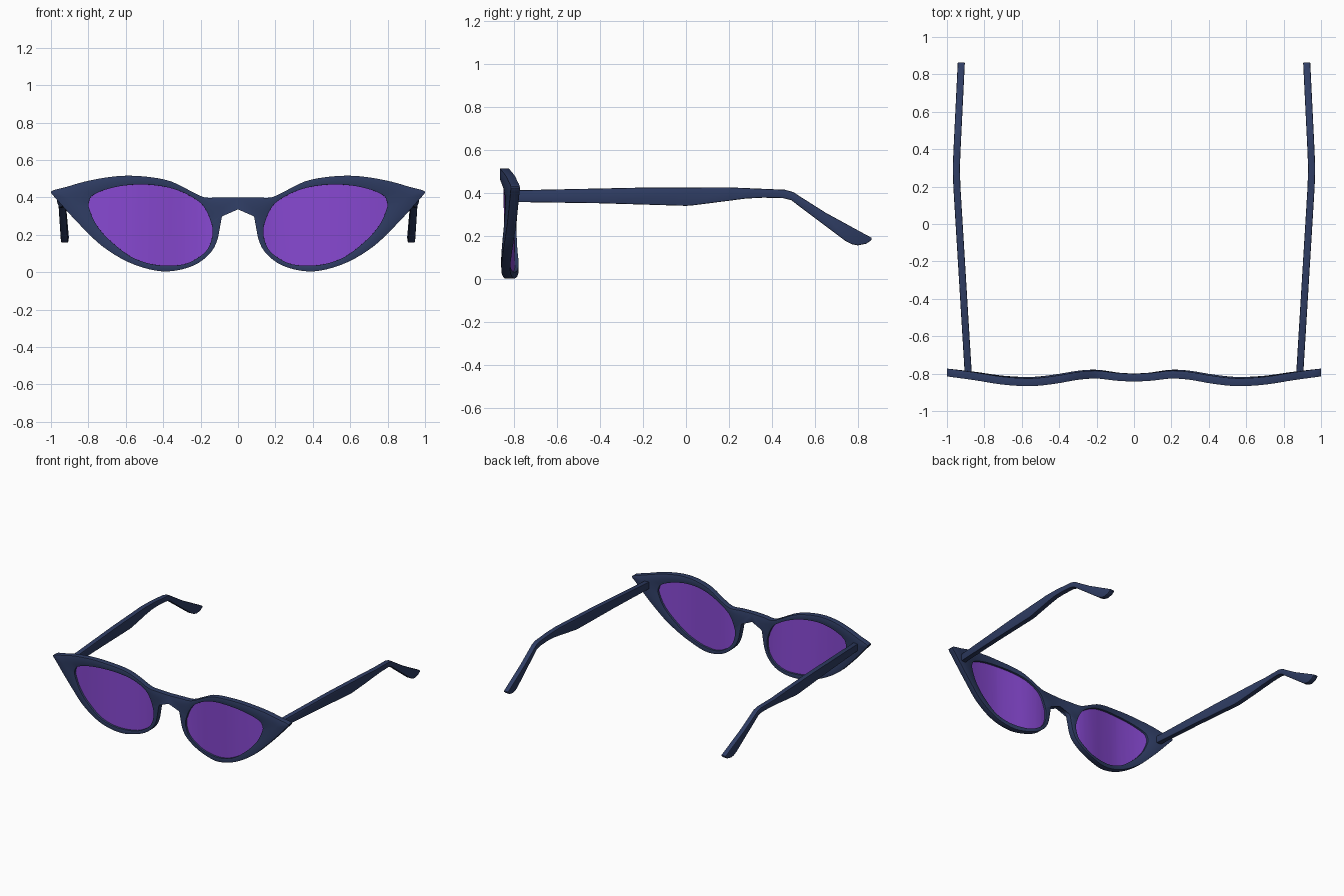
import bpy
import bmesh
from mathutils import Vector

default_cube = bpy.data.objects.get("Cube")
if default_cube:
    bpy.data.objects.remove(default_cube, do_unlink=True)


def make_material(name, colour):
    mat = bpy.data.materials.new(name)
    mat.use_nodes = True
    mat.diffuse_color = (*colour, 1)
    mat.node_tree.nodes["Principled BSDF"].inputs["Base Color"].default_value = (*colour, 1)
    return mat


NAVY = make_material("navy plastic", (.028, .046, .125))
PURPLE = make_material("purple lens", (.245, .066, .645))


def smooth_path(points, steps=3):
    """Open Catmull-Rom curve through 2D points."""
    pts = [Vector(p) for p in points]
    pts = [pts[0] * 2 - pts[1]] + pts + [pts[-1] * 2 - pts[-2]]
    path = []
    for a, b, c, d in zip(pts, pts[1:], pts[2:], pts[3:]):
        for k in range(steps):
            t = k / steps
            path.append(b + (c - a) * (t / 2)
                        + (a * 2 - b * 5 + c * 4 - d) * (t * t / 2)
                        + (b * 3 - a - c * 3 + d) * (t * t * t / 2))
    return path + [pts[-2]]


def lookup(path, u):
    """Linear interpolation along a path sorted by its first coordinate."""
    for a, b in zip(path, path[1:]):
        if u <= b[0]:
            return a[1] + (b[1] - a[1]) * (u - a[0]) / (b[0] - a[0])
    return path[-1][1]


def finish(name, bm, material, mirror=False, bevel=0):
    """Turn a bmesh into a named, coloured, softly shaded object."""
    bmesh.ops.recalc_face_normals(bm, faces=bm.faces)
    mesh = bpy.data.meshes.new(name)
    bm.to_mesh(mesh)
    bm.free()
    mesh.materials.append(material)
    obj = bpy.data.objects.new(name, mesh)
    bpy.context.collection.objects.link(obj)
    if mirror:
        obj.modifiers.new("Mirror", 'MIRROR')
    if bevel:
        mod = obj.modifiers.new("Bevel", 'BEVEL')
        mod.width = bevel
        mod.segments = 2
        mod.limit_method = 'ANGLE'
        mod.angle_limit = .9
    bpy.ops.object.select_all(action='DESELECT')
    obj.select_set(True)
    bpy.context.view_layer.objects.active = obj
    bpy.ops.object.convert(target='MESH')
    bpy.ops.object.shade_smooth_by_angle(angle=.6)
    return obj


# Wavy depth of the front, from the bridge out to the tip
depth_path = smooth_path([(0, -.823), (.1, -.817), (.2, -.806), (.3, -.812), (.42, -.832),
                          (.55, -.845), (.7, -.837), (.85, -.814), (1.01, -.793)], 6)


def place(p, offset):
    return (p.x, lookup(depth_path, p.x) + .015 * (.45 - p.y) + offset, p.y)


# Half outline from bridge top, round the winged tip, to bridge underside
rim = smooth_path([
    (0, .4), (.1, .4), (.18, .4), (.265, .44), (.355, .484), (.46, .507), (.585, .516),
    (.7, .507), (.82, .484), (.92, .455), (.98, .44), (1, .425), (.97, .39), (.89, .3),
    (.81, .217), (.73, .142), (.623, .072), (.516, .027), (.404, .004), (.3, .015),
    (.21, .05), (.142, .11), (.11, .174), (.094, .254), (.078, .318), (.04, .33), (0, .335)])

# Lens opening, point for point with the rim
opening = smooth_path([
    (.152, .29), (.165, .32), (.2, .37), (.28, .42), (.37, .452), (.47, .467), (.57, .467),
    (.66, .454), (.735, .432), (.78, .408), (.792, .39), (.798, .37), (.797, .345), (.767, .27),
    (.72, .205), (.66, .148), (.58, .087), (.49, .05), (.395, .035), (.285, .043),
    (.205, .083), (.16, .127), (.14, .18), (.136, .217), (.139, .25), (.143, .262), (.146, .272)])


def build_frame(half_depth=.021):
    bm = bmesh.new()
    section = [(t, s * half_depth) for s, ts in ((-1, (0, .5, 1)), (1, (1, .5, 0))) for t in ts]
    columns = [[bm.verts.new(place(a.lerp(b, t), d)) for t, d in section]
               for a, b in zip(rim, opening)]
    for left, right in zip(columns, columns[1:] + columns[:1]):
        for k in range(len(section)):
            n = (k + 1) % len(section)
            bm.faces.new((left[k], left[n], right[n], right[k]))
    # Open the wall on the centre plane so both halves join
    seam = [f for f in bm.faces if all(abs(v.co.x) < .0001 for v in f.verts)]
    bmesh.ops.delete(bm, geom=seam, context='FACES_ONLY')
    finish("front_frame", bm, NAVY, mirror=True, bevel=.009)


def build_lens(name, side):
    bm = bmesh.new()
    centre = sum(opening, Vector((0, 0))) / len(opening)
    outline = [centre + (p - centre) * 1.01 for p in opening]
    face = bm.faces.new([bm.verts.new((p.x, 0, p.y)) for p in outline])
    bmesh.ops.extrude_face_region(bm, geom=[face])
    bm.verts.ensure_lookup_table()
    offsets = {v: (-.005 if i < len(outline) else .005) for i, v in enumerate(bm.verts)}
    for v, offset in offsets.items():
        v.co.y = offset
    # Slice into upright strips so the lens follows the curve
    for k in range(1, 20):
        bmesh.ops.bisect_plane(bm, geom=bm.verts[:] + bm.edges[:] + bm.faces[:],
                               plane_co=(k * .04 + .1, 0, 0), plane_no=(1, 0, 0))
    for v in bm.verts:
        v.co = place(Vector((v.co.x, v.co.z)), v.co.y)
        v.co.x *= side
    finish(name, bm, PURPLE)


# Temple arm side profile, ending in the drooping ear tip
arm_profile = [
    (-.81, .36), (-.4, .354), (0, .342), (.03, .344), (.28, .376), (.36, .38), (.45, .378),
    (.49, .368), (.62, .27), (.74, .18), (.77, .164), (.8, .158), (.84, .166), (.862, .182),
    (.865, .193), (.84, .206), (.8, .228), (.65, .31), (.53, .386), (.5, .406), (.46, .417),
    (.2, .428), (-.2, .427), (-.81, .414)]
# Sideways bow of the arm along its length
arm_bow = [(-.82, .885), (.2, .947), (.3, .95), (.4, .946), (.87, .923)]


def build_arm(name, side, half_width=.019):
    bm = bmesh.new()
    face = bm.faces.new([bm.verts.new((-half_width, y, z)) for y, z in arm_profile])
    extruded = bmesh.ops.extrude_face_region(bm, geom=[face])["geom"]
    moved = [g for g in extruded if isinstance(g, bmesh.types.BMVert)]
    bmesh.ops.translate(bm, verts=moved, vec=(half_width * 2, 0, 0))
    for y, _ in arm_bow[1:-1]:
        bmesh.ops.bisect_plane(bm, geom=bm.verts[:] + bm.edges[:] + bm.faces[:],
                               plane_co=(0, y, 0), plane_no=(0, 1, 0))
    for v in bm.verts:
        v.co.x = side * (v.co.x + lookup(arm_bow, v.co.y))
    finish(name, bm, NAVY, bevel=.005)


build_frame()
for label, side in (("left", 1), ("right", -1)):
    build_lens(label + "_lens", side)
    build_arm(label + "_temple_arm", side)
